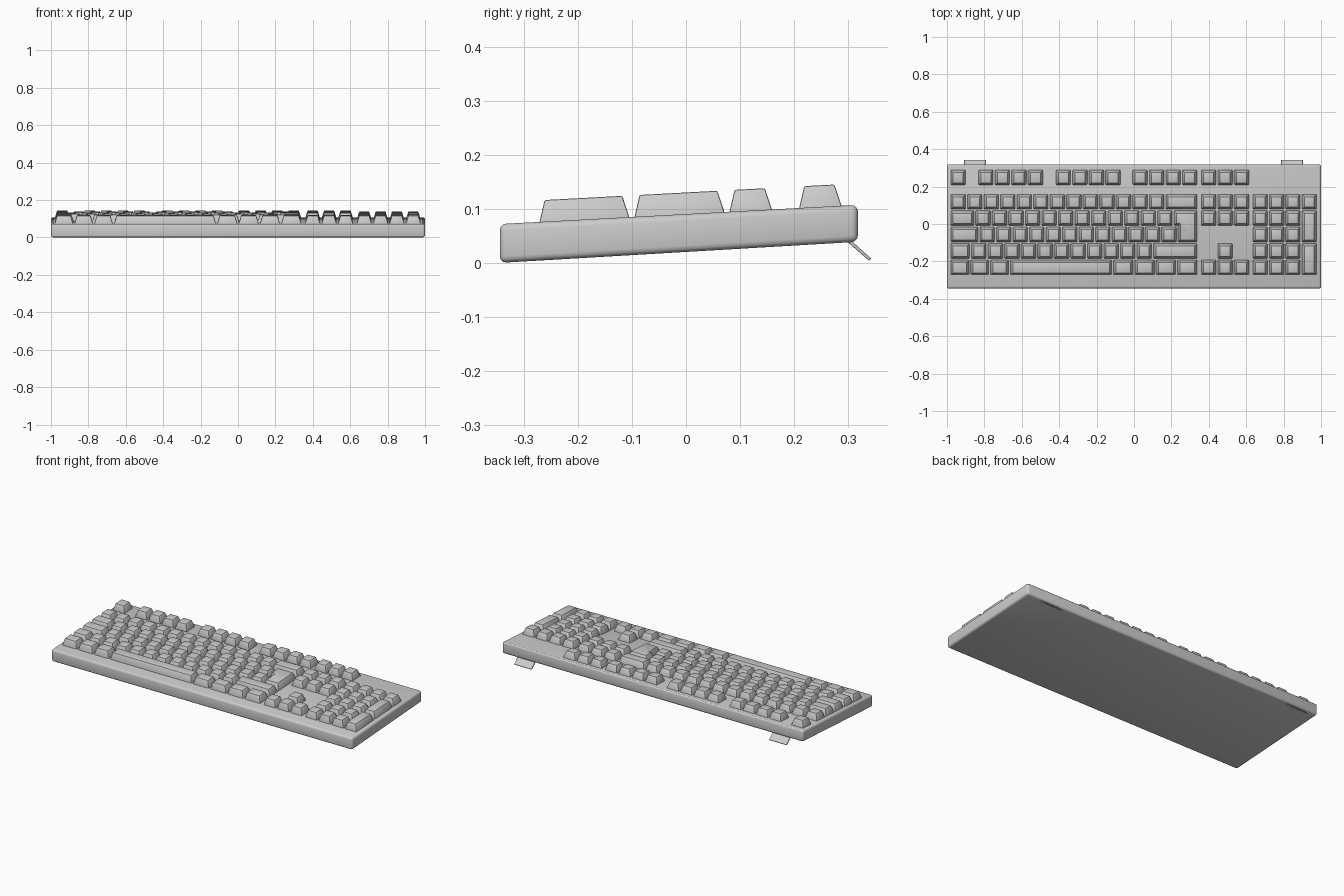
import bpy, bmesh, math

if "Cube" in bpy.data.objects:
    bpy.data.objects.remove(bpy.data.objects["Cube"])

P = 0.0884                       # key pitch across
ROW = [0.120, 0.032, -0.056, -0.144, -0.232]
F_ROW = 0.249
HALF = 0.044                     # half a row pitch
GAP, INSET, RISE = 0.004, 0.012, 0.040


def deck(y):
    """Height of the sloping top face of the case."""
    return 0.0904 + 0.0535 * y


def finish(name, bm, width, segs):
    bmesh.ops.recalc_face_normals(bm, faces=bm.faces)
    me = bpy.data.meshes.new(name)
    bm.to_mesh(me)
    bm.free()
    ob = bpy.data.objects.new(name, me)
    bpy.context.collection.objects.link(ob)
    bpy.context.view_layer.objects.active = ob
    for o in bpy.context.selected_objects:
        o.select_set(False)
    ob.select_set(True)
    mod = ob.modifiers.new("soft_edges", 'BEVEL')
    mod.width, mod.segments = width, segs
    mod.limit_method, mod.angle_limit = 'ANGLE', math.radians(30)
    bpy.ops.object.modifier_apply(modifier=mod.name)
    bpy.ops.object.shade_smooth_by_angle(angle=math.radians(30))
    return ob


def loft(bm, low, high):
    """Closed solid between two matching outlines."""
    a = [bm.verts.new(c) for c in low]
    b = [bm.verts.new(c) for c in high]
    bm.faces.new(a[::-1])
    bm.faces.new(b)
    n = len(a)
    for i in range(n):
        j = (i + 1) % n
        bm.faces.new((a[i], a[j], b[j], b[i]))


def cap(bm, outline):
    """Tapered key cap; outline holds x, y and the inward direction."""
    low, high = [], []
    for x, y, sx, sy in outline:
        xb, yb = x + sx * GAP, y + sy * GAP
        low.append((xb, yb, deck(yb) - 0.003))
        yt = yb + sy * INSET - 0.002
        high.append((xb + sx * (INSET + 0.001), yt, deck(yt) + RISE))
    loft(bm, low, high)


def key(bm, x0, x1, y0, y1):
    cap(bm, [(x0, y0, 1, 1), (x1, y0, -1, 1), (x1, y1, -1, -1), (x0, y1, 1, -1)])


def run(bm, x, yc, widths, pitch=P):
    """Row of neighbouring keys with widths in key units."""
    for w in widths:
        key(bm, x, x + w * pitch, yc - HALF, yc + HALF)
        x += w * pitch


# Case: wedge profile swept across the width
bm = bmesh.new()
prof = [(-0.345, 0.0), (0.3185, 0.039), (0.3185, deck(0.3185)), (-0.345, deck(-0.345))]
loft(bm, [(-1, y, z) for y, z in prof], [(1, y, z) for y, z in prof])
finish("case", bm, 0.012, 3)

# Function key row
X0 = -0.984
bm = bmesh.new()
run(bm, X0, F_ROW, [1])
for start in (1.67, 6.36, 11):
    run(bm, X0 + start * P, F_ROW, [1] * 4)
finish("function_keys", bm, 0.003, 2)

# Main typing block
bm = bmesh.new()
run(bm, X0, ROW[0], [1] * 13 + [2])
run(bm, X0, ROW[1], [1.5] + [1] * 12)
run(bm, X0, ROW[2], [1.75] + [1] * 12)
run(bm, X0, ROW[3], [1.25] + [1] * 11 + [2.75])
run(bm, X0, ROW[4], [1.2] * 3 + [6.24] + [1.29] * 4)
finish("typing_keys", bm, 0.003, 2)

# L-shaped return key
bm = bmesh.new()
xa, xb, xr = X0 + 13.5 * P, X0 + 13.75 * P, X0 + 15 * P
y0, ym, y1 = ROW[2] - HALF, ROW[2] + HALF, ROW[1] + HALF
cap(bm, [(xb, y0, 1, 1), (xr, y0, -1, 1), (xr, y1, -1, -1),
         (xa, y1, 1, -1), (xa, ym, 1, 1), (xb, ym, 1, 1)])
finish("return_key", bm, 0.003, 2)

# Navigation and arrow keys
bm = bmesh.new()
XN = 0.355
for y in (F_ROW, ROW[0], ROW[1], ROW[4]):
    run(bm, XN, y, [1] * 3, 0.088)
run(bm, XN + 0.088, ROW[3], [1], 0.088)
finish("navigation_keys", bm, 0.003, 2)

# Number pad with two tall keys on the right
bm = bmesh.new()
XP, PP = 0.631, 0.0875
run(bm, XP, ROW[0], [1] * 4, PP)
for y in ROW[1:]:
    run(bm, XP, y, [1] * 3, PP)
for top, bottom in ((1, 2), (3, 4)):
    key(bm, XP + 3 * PP, XP + 4 * PP, ROW[bottom] - HALF, ROW[top] + HALF)
finish("number_pad_keys", bm, 0.003, 2)

# Fold-out feet at the back
for side, x in (("left", -0.85), ("right", 0.845)):
    bm = bmesh.new()
    foot = [(0.298, 0.040), (0.339, 0.004), (0.343, 0.008), (0.304, 0.043)]
    loft(bm, [(x - 0.058, y, z) for y, z in foot], [(x + 0.058, y, z) for y, z in foot])
    finish(side + "_foot", bm, 0.0008, 1)
